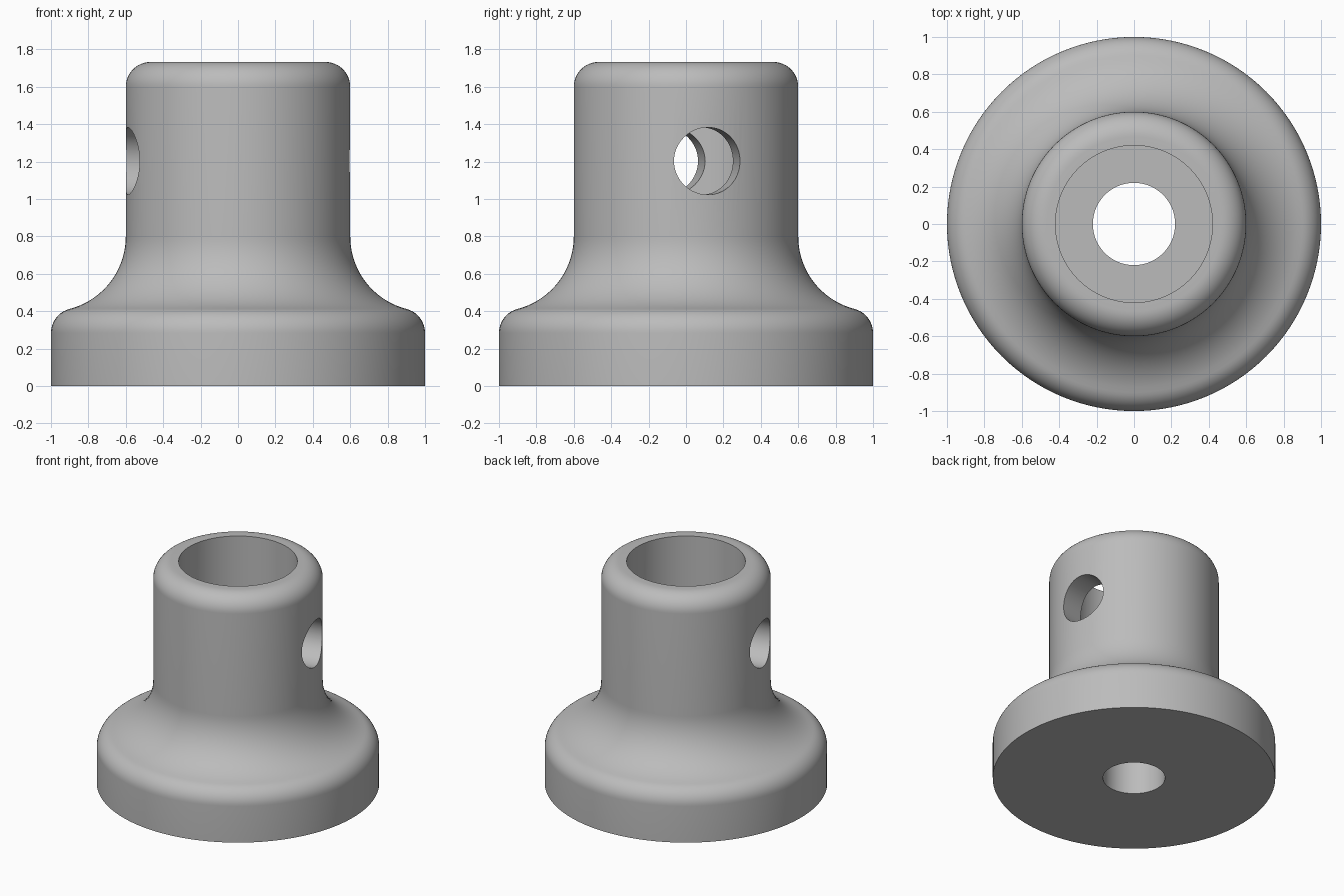
import bpy, bmesh, math

if "Cube" in bpy.data.objects:
    bpy.data.objects.remove(bpy.data.objects["Cube"])

SEGMENTS = 128


def arc(cx, cz, r, a0, a1, n):
    """Points of an arc in the (radius, height) plane, angles in degrees."""
    return [(cx + r * math.cos(math.radians(a0 + (a1 - a0) * i / n)),
             cz + r * math.sin(math.radians(a0 + (a1 - a0) * i / n)))
            for i in range(n + 1)]


def lathe(name, profile):
    """Revolve a closed profile about the z axis."""
    bm = bmesh.new()
    rings = []
    for k in range(SEGMENTS):
        a = 2 * math.pi * k / SEGMENTS
        rings.append([bm.verts.new((r * math.cos(a), r * math.sin(a), z))
                      for r, z in profile])
    n = len(profile)
    for k in range(SEGMENTS):
        p, q = rings[k], rings[(k + 1) % SEGMENTS]
        for i in range(n):
            j = (i + 1) % n
            bm.faces.new((p[i], q[i], q[j], p[j]))
    bmesh.ops.recalc_face_normals(bm, faces=bm.faces)
    mesh = bpy.data.meshes.new(name)
    bm.to_mesh(mesh)
    bm.free()
    obj = bpy.data.objects.new(name, mesh)
    bpy.context.collection.objects.link(obj)
    return obj


# Main dimensions
height, flange_r, neck_r = 1.733, 1.0, 0.6
bore_r, bore_floor, bolt_r = 0.42, 0.4, 0.22
edge_r, sweep_r = 0.133, 0.4

# Rounded flange edge, tangent to the concave sweep below the neck
sweep_z = 0.8
rise = math.sqrt((sweep_r + edge_r) ** 2 - edge_r ** 2)
join = math.degrees(math.atan2(rise, edge_r))

profile = [(bolt_r, 0), (flange_r, 0)]
profile += arc(flange_r - edge_r, sweep_z - rise, edge_r, 0, join, 10)
profile += arc(flange_r, sweep_z, sweep_r, 180 + join, 180, 18)[1:]
profile += arc(neck_r - edge_r, height - edge_r, edge_r, 0, 90, 12)
profile += [(bore_r, height), (bore_r, bore_floor), (bolt_r, bore_floor)]
knob = lathe("flanged_knob", profile)

# Cross hole right through the neck, slightly turned
bpy.ops.mesh.primitive_cylinder_add(
    vertices=64, radius=0.18, depth=2, location=(0, 0, 1.203),
    rotation=(0, math.pi / 2, math.radians(11.3)))
cutter = bpy.context.object
cutter.name = "cross_hole_cutter"
cutter.hide_render = True

cut = knob.modifiers.new("cross_hole", 'BOOLEAN')
cut.operation = 'DIFFERENCE'
cut.solver = 'EXACT'
cut.object = cutter
bpy.ops.object.select_all(action='DESELECT')
knob.select_set(True)
bpy.context.view_layer.objects.active = knob
bpy.ops.object.modifier_apply(modifier=cut.name)
bpy.data.objects.remove(cutter)

# Plain grey finish, smooth curves with sharp rims
grey = bpy.data.materials.new("plain_grey")
grey.diffuse_color = (0.5, 0.5, 0.5, 1)
grey.use_nodes = True
grey.node_tree.nodes["Principled BSDF"].inputs["Base Color"].default_value = grey.diffuse_color
knob.data.materials.clear()
knob.data.materials.append(grey)
bpy.ops.object.shade_smooth_by_angle(angle=math.radians(30))
